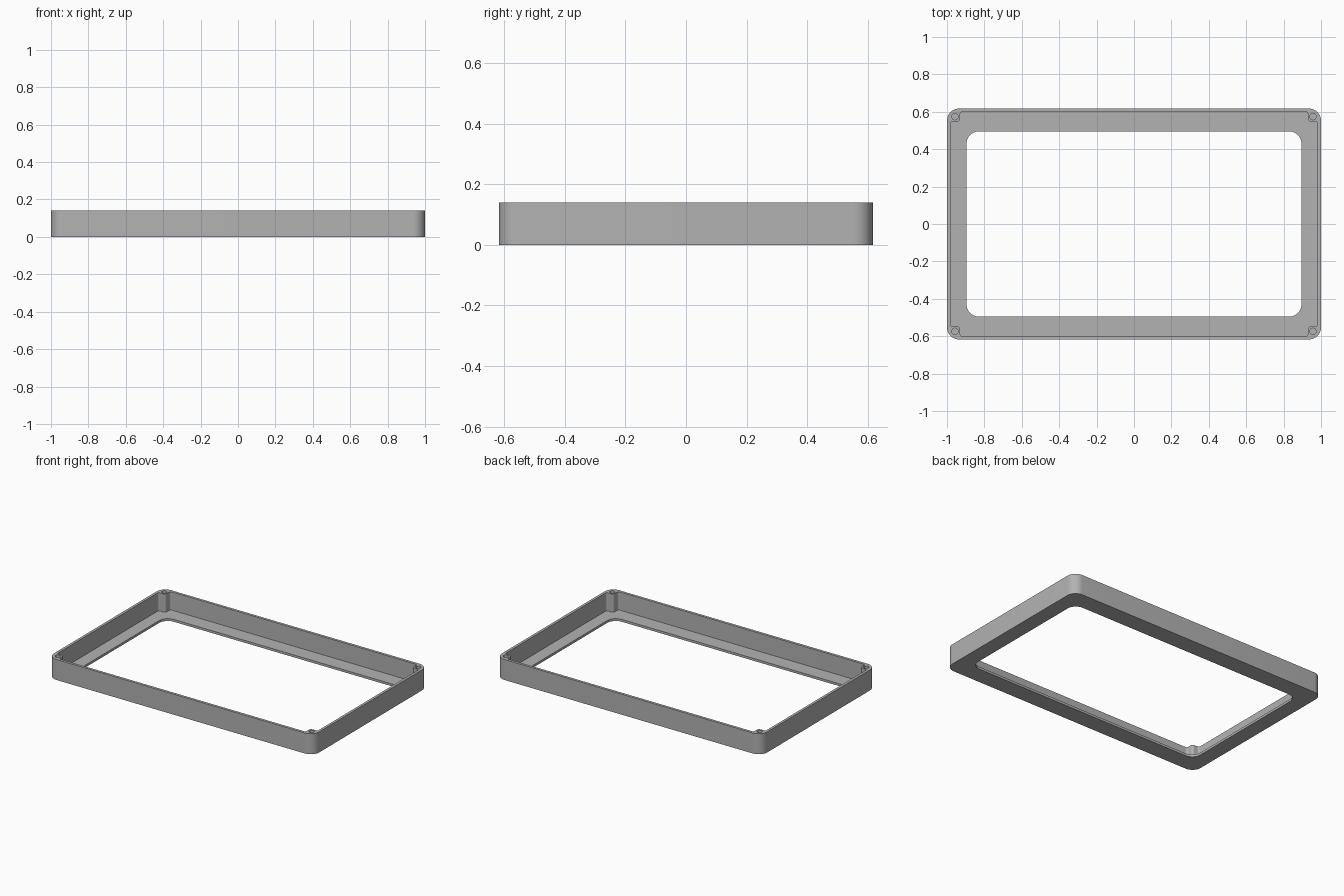
import bpy, bmesh, math
from mathutils import Vector

if "Cube" in bpy.data.objects:
    bpy.data.objects.remove(bpy.data.objects["Cube"])

W, D, H = 1.0, 0.6175, 0.14      # half width, half depth, height
WALL, FLOOR = 0.018, 0.016

grey = bpy.data.materials.new("plain grey")
grey.diffuse_color = (0.45, 0.45, 0.45, 1)
grey.use_nodes = True
grey.node_tree.nodes["Principled BSDF"].inputs["Base Color"].default_value = grey.diffuse_color


def rounded(corners, seg=10):
    """Outline with each (x, y, radius) right-angle corner replaced by an arc."""
    out, n = [], len(corners)
    for i, (x, y, r) in enumerate(corners):
        p = Vector((x, y))
        a = (Vector(corners[i - 1][:2]) - p).normalized() * r
        b = (Vector(corners[(i + 1) % n][:2]) - p).normalized() * r
        for k in range(seg + 1):
            t = math.pi / 2 * k / seg
            out.append(p + a * (1 - math.sin(t)) + b * (1 - math.cos(t)))
    return out


def rectangle(w, d, r):
    return rounded([(-w, -d, r), (w, -d, r), (w, d, r), (-w, d, r)])


def prism(name, outline, z0, z1):
    bm = bmesh.new()
    face = bm.faces.new([bm.verts.new((p.x, p.y, z0)) for p in outline])
    top = bmesh.ops.extrude_face_region(bm, geom=[face])["geom"]
    bmesh.ops.translate(bm, vec=(0, 0, z1 - z0),
                        verts=[v for v in top if isinstance(v, bmesh.types.BMVert)])
    bmesh.ops.recalc_face_normals(bm, faces=bm.faces)
    mesh = bpy.data.meshes.new(name)
    bm.to_mesh(mesh)
    bm.free()
    mesh.materials.append(grey)
    ob = bpy.data.objects.new(name, mesh)
    bpy.context.collection.objects.link(ob)
    return ob


# Solid body of the bezel
body = prism("bezel_frame", rectangle(W, D, 0.065), 0, H)

# Cavity that leaves a thin wall, a floor lip and a screw post in each corner
ix, iy = W - WALL, D - WALL
px, py = 0.93, 0.547
quarter = [(ix, py, 0.012), (px, py, 0.016), (px, iy, 0.012)]
cavity = []
for sx, sy in ((1, 1), (-1, 1), (-1, -1), (1, -1)):
    part = [(x * sx, y * sy, r) for x, y, r in quarter]
    cavity += part if sx * sy > 0 else part[::-1]
cutters = [prism("cavity_cutter", rounded(cavity, 6), FLOOR, H + 0.1)]

# Rounded window through the floor
cutters.append(prism("window_cutter", rectangle(0.895, 0.495, 0.065), -0.1, H + 0.1))

# Blind screw holes in the posts
for sx in (-1, 1):
    for sy in (-1, 1):
        ring = [Vector((sx * 0.957 + 0.017 * math.cos(a), sy * 0.574 + 0.017 * math.sin(a)))
                for a in (math.tau * k / 24 for k in range(24))]
        cutters.append(prism("screw_hole_cutter", ring, FLOOR, H + 0.1))

# Cut everything, keep only the finished frame
for c in cutters:
    mod = body.modifiers.new(c.name, 'BOOLEAN')
    mod.operation, mod.solver, mod.object = 'DIFFERENCE', 'EXACT', c
bpy.context.view_layer.update()
body.data = bpy.data.meshes.new_from_object(
    body.evaluated_get(bpy.context.evaluated_depsgraph_get()))
body.modifiers.clear()
for c in cutters:
    bpy.data.objects.remove(c)

bpy.context.view_layer.objects.active = body
body.select_set(True)
bpy.ops.object.shade_smooth_by_angle(angle=math.radians(30))
